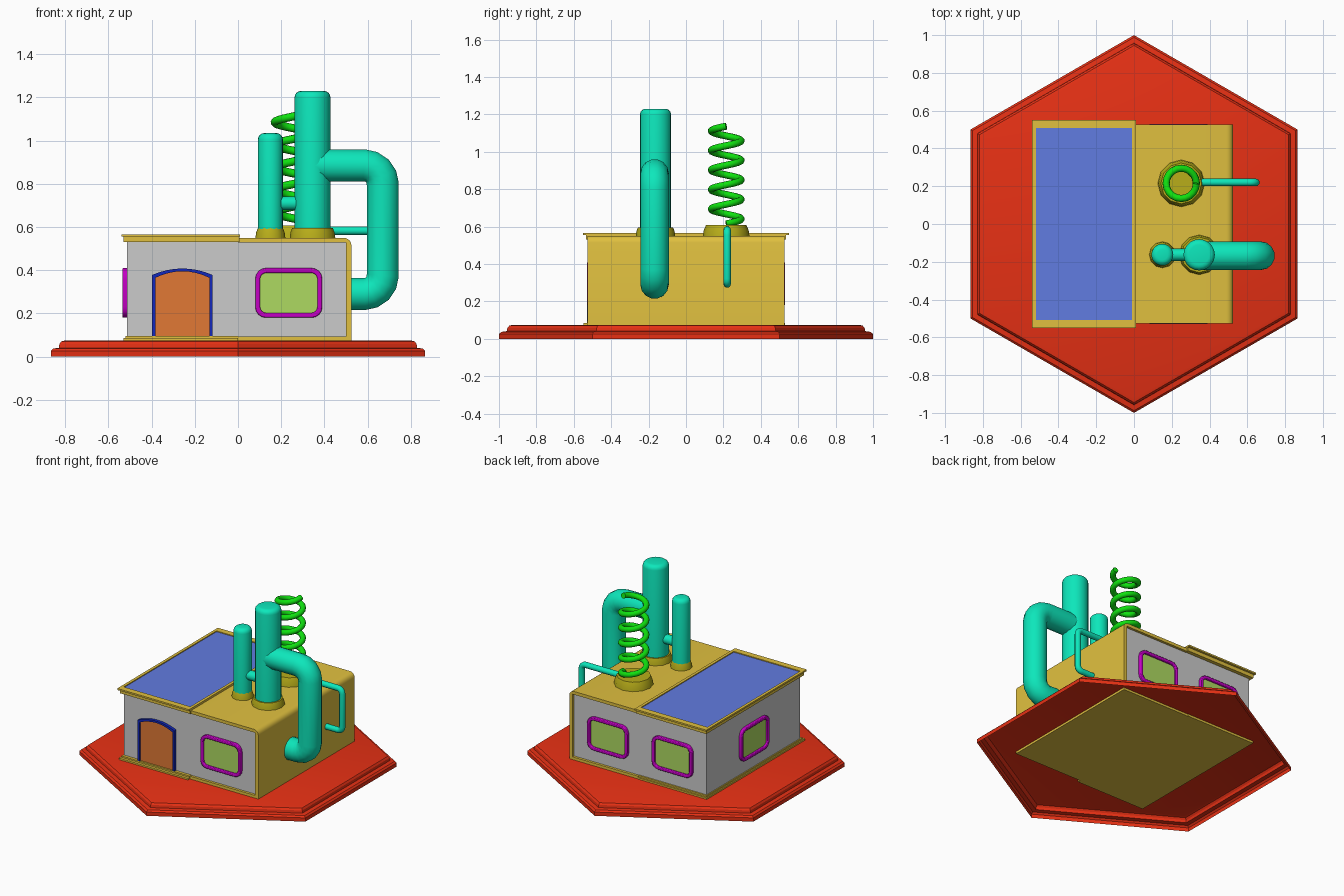
import bpy, bmesh
from math import sin, cos, pi, tan, radians
from mathutils import Matrix, Vector

if "Cube" in bpy.data.objects:
    bpy.data.objects.remove(bpy.data.objects["Cube"])

COL = {
    "red": (0.8, 0.03, 0.007), "yellow": (0.75, 0.53, 0.05), "blue": (0.12, 0.2, 0.75),
    "teal": (0.004, 0.8, 0.5), "green": (0.005, 0.75, 0.005), "orange": (0.75, 0.19, 0.035),
    "navy": (0.006, 0.02, 0.5), "magenta": (0.55, 0.0, 0.55), "lime": (0.42, 0.7, 0.12),
    "olive": (0.48, 0.42, 0.01),
}
MATS = {}
for n, c in COL.items():
    MATS[n] = bpy.data.materials.new(n)
    MATS[n].diffuse_color = (*c, 1)


def finish(name, bm, col=None, bevel=0, smooth=35):
    bmesh.ops.recalc_face_normals(bm, faces=bm.faces)
    me = bpy.data.meshes.new(name)
    bm.to_mesh(me)
    bm.free()
    ob = bpy.data.objects.new(name, me)
    bpy.context.collection.objects.link(ob)
    if col:
        me.materials.append(MATS[col])
    if bevel:
        m = ob.modifiers.new("bevel", "BEVEL")
        m.width, m.segments, m.limit_method = bevel, 2, "ANGLE"
    bpy.ops.object.select_all(action="DESELECT")
    ob.select_set(True)
    bpy.context.view_layer.objects.active = ob
    bpy.ops.object.shade_smooth_by_angle(angle=radians(smooth))
    return ob


def box(name, x, y, z, col=None, bevel=0):
    bm = bmesh.new()
    bmesh.ops.create_cube(bm, size=1)
    for v in bm.verts:
        v.co = [a[0] + (a[1] - a[0]) * (c + 0.5) for a, c in zip((x, y, z), v.co)]
    return finish(name, bm, col, bevel)


def prism(name, pts, z0, z1, mat, col=None):
    bm = bmesh.new()
    lo, hi = [[bm.verts.new(mat @ Vector((u, v, z))) for u, v in pts] for z in (z0, z1)]
    bm.faces.new(lo)
    bm.faces.new(hi)
    for i in range(len(pts)):
        j = (i + 1) % len(pts)
        bm.faces.new((lo[i], lo[j], hi[j], hi[i]))
    return finish(name, bm, col)


def ring(name, outer, inner, z0, z1, mat, col, closed=True, bevel=0):
    # flat frame between two outlines with equal point counts
    bm = bmesh.new()
    loops = [[bm.verts.new(mat @ Vector((u, v, z))) for u, v in p]
             for p, z in ((outer, z0), (outer, z1), (inner, z1), (inner, z0))]
    n = len(outer)
    for i in range(n if closed else n - 1):
        j = (i + 1) % n
        for k in range(4):
            a, b = loops[k], loops[(k + 1) % 4]
            bm.faces.new((a[i], a[j], b[j], b[i]))
    if not closed:
        for i in (0, n - 1):
            bm.faces.new([l[i] for l in loops])
    return finish(name, bm, col, bevel)


def lathe(name, profile, segs, col, at=(0, 0), start=0, smooth=35):
    # open underneath, capped on top
    bm = bmesh.new()
    rows = [[bm.verts.new((at[0] + r * cos(start + 2 * pi * i / segs),
                           at[1] + r * sin(start + 2 * pi * i / segs), z))
             for i in range(segs)] for r, z in profile]
    for a, b in zip(rows, rows[1:]):
        for i in range(segs):
            j = (i + 1) % segs
            bm.faces.new((a[i], a[j], b[j], b[i]))
    bm.faces.new(rows[-1])
    return finish(name, bm, col, smooth=smooth)


def tube(name, pts, r, col, res=4):
    cu = bpy.data.curves.new(name, "CURVE")
    cu.dimensions, cu.bevel_depth, cu.bevel_resolution, cu.use_fill_caps = "3D", r, res, True
    sp = cu.splines.new("POLY")
    sp.points.add(len(pts) - 1)
    for p, c in zip(sp.points, pts):
        p.co = (*c, 1)
    tmp = bpy.data.objects.new(name + "_path", cu)
    bpy.context.collection.objects.link(tmp)
    bpy.context.view_layer.update()
    me = bpy.data.meshes.new_from_object(tmp.evaluated_get(bpy.context.evaluated_depsgraph_get()))
    bpy.data.objects.remove(tmp)
    bm = bmesh.new()
    bm.from_mesh(me)
    return finish(name, bm, col, smooth=50)


def round_rect(w, h, r, n=4):
    pts = []
    for k, (sx, sy) in enumerate(((1, 1), (-1, 1), (-1, -1), (1, -1))):
        for i in range(n + 1):
            a = (k + i / n) * pi / 2
            pts.append((sx * (w / 2 - r) + r * cos(a), sy * (h / 2 - r) + r * sin(a)))
    return pts


def u_pipe(x0, x1, x2, y, ztop, zbot, f, n=4):
    # out from x0 to x1, down, and back to x2, with rounded elbows
    pts = [(x0, y, ztop)]
    for zc, a0 in ((ztop - f, pi / 2), (zbot + f, 0)):
        pts += [(x1 - f + f * cos(a0 - i / n * pi / 2), y, zc + f * sin(a0 - i / n * pi / 2))
                for i in range(n + 1)]
    return pts + [(x2, y, zbot)]


def wall(loc, turn=0):
    # local x along the wall, y up, z outwards
    return Matrix.Translation(loc) @ Matrix.Rotation(radians(turn), 4, "Z") @ Matrix.Rotation(pi / 2, 4, "X")


# hexagonal base plate, hollow underneath
lathe("base_plate", [(1, 0), (1, 0.026), (0.988, 0.037), (0.958, 0.041), (0.955, 0.058),
                     (0.945, 0.07), (0.925, 0.075)], 6, "red", start=pi / 2, smooth=25)

# building body, floor and shell
box("walls", (-0.515, 0.505), (-0.51, 0.51), (0.07, 0.54))
box("floor_left", (-0.53, 0.0), (-0.548, 0.53), (0.06, 0.086), "yellow")
box("floor_left_step", (-0.522, 0.0), (-0.53, 0.52), (0.08, 0.096), "yellow")
box("floor_right", (0.0, 0.52), (-0.527, 0.527), (0.06, 0.094), "yellow")
corner = [(0.49 + 0.035 * sin(i * pi / 8), 0.515 + 0.035 * cos(i * pi / 8)) for i in range(5)]
prism("right_shell", [(0, 0.528), (0, 0.55)] + corner + [(0.525, 0.06), (0.5, 0.06), (0.5, 0.528)],
      -0.527, 0.527, wall((0, 0, 0)), "yellow")

# roof of the left half with sunken panel
box("roof_slab", (-0.53, 0.008), (-0.535, 0.535), (0.53, 0.555), "yellow")
up = Matrix.Translation((-0.265, 0, 0))
rect = lambda w, h: [(w / 2, h / 2), (-w / 2, h / 2), (-w / 2, -h / 2), (w / 2, -h / 2)]
ring("roof_frame", rect(0.55, 1.1), rect(0.51, 1.016), 0.555, 0.566, up, "yellow")
prism("roof_panel", rect(0.51, 1.016), 0.55, 0.56, up, "blue")

# windows: one in front, two behind, one on the left
for name, loc, turn in (("front", (0.235, -0.51, 0.295), 0), ("back_a", (0.235, 0.51, 0.295), 180),
                        ("back_b", (-0.26, 0.51, 0.295), 180), ("left", (-0.515, 0, 0.295), -90)):
    m = wall(loc, turn)
    ring(name + "_window_frame", round_rect(0.31, 0.23, 0.05), round_rect(0.266, 0.186, 0.03),
         -0.005, 0.02, m, "magenta", bevel=0.005)
    prism(name + "_window_pane", round_rect(0.28, 0.2, 0.035), -0.005, 0.006, m, "lime")


# arched door
def arch(w, side, rise):
    top = [(w * (1 - i / 4), side + rise * (1 - (1 - i / 4) ** 2)) for i in range(9)]
    return [(w, 0)] + top + [(-w, 0)]


door = wall((-0.2575, -0.51, 0.09))
ring("door_frame", arch(0.14, 0.288, 0.03), arch(0.125, 0.275, 0.03), -0.005, 0.02, door, "navy", closed=False)
prism("door", arch(0.13, 0.28, 0.03), -0.005, 0.008, door, "orange")

# chimneys, each standing in a flared collar
for name, at, r, top, cr, ct in (("small_chimney", (0.15, -0.163), 0.058, 1.035, 0.07, 0.595),
                                 ("large_chimney", (0.345, -0.163), 0.083, 1.23, 0.106, 0.596)):
    cap = [(r - 0.03 + 0.03 * cos(a * pi / 8), top - 0.03 + 0.03 * sin(a * pi / 8)) for a in range(5)]
    lathe(name, [(r, 0.55)] + cap, 20, "teal", at)
    lathe(name + "_collar", [(cr, 0.545), (cr - 0.004, 0.575), (cr - 0.012, ct)], 12, "olive", at)
tube("chimney_link", [(0.15, -0.163, 0.71), (0.345, -0.163, 0.71)], 0.032, "teal")
tube("large_pipe", u_pipe(0.345, 0.67, 0.5, -0.168, 0.885, 0.29, 0.085), 0.076, "teal", 5)

# coil on its collar, with the thin pipe
C = (0.25, 0.215)
lathe("coil_collar", [(0.125, 0.545), (0.12, 0.58), (0.108, 0.608)], 12, "olive", C)
N = 5 * 20
tube("coil", [(C[0] + 0.08 * cos(2 * pi * i / 20), C[1] + 0.08 * sin(2 * pi * i / 20),
               0.615 + 0.522 * i / N) for i in range(N + 1)], 0.019, "green", 3)
tube("thin_pipe", u_pipe(0.25, 0.645, 0.51, 0.22, 0.583, 0.293, 0.03), 0.02, "teal", 3)

for m in bpy.data.materials:
    if m.users and not m.is_grease_pencil:
        m.use_nodes = True
        m.node_tree.nodes["Principled BSDF"].inputs["Base Color"].default_value = m.diffuse_color
